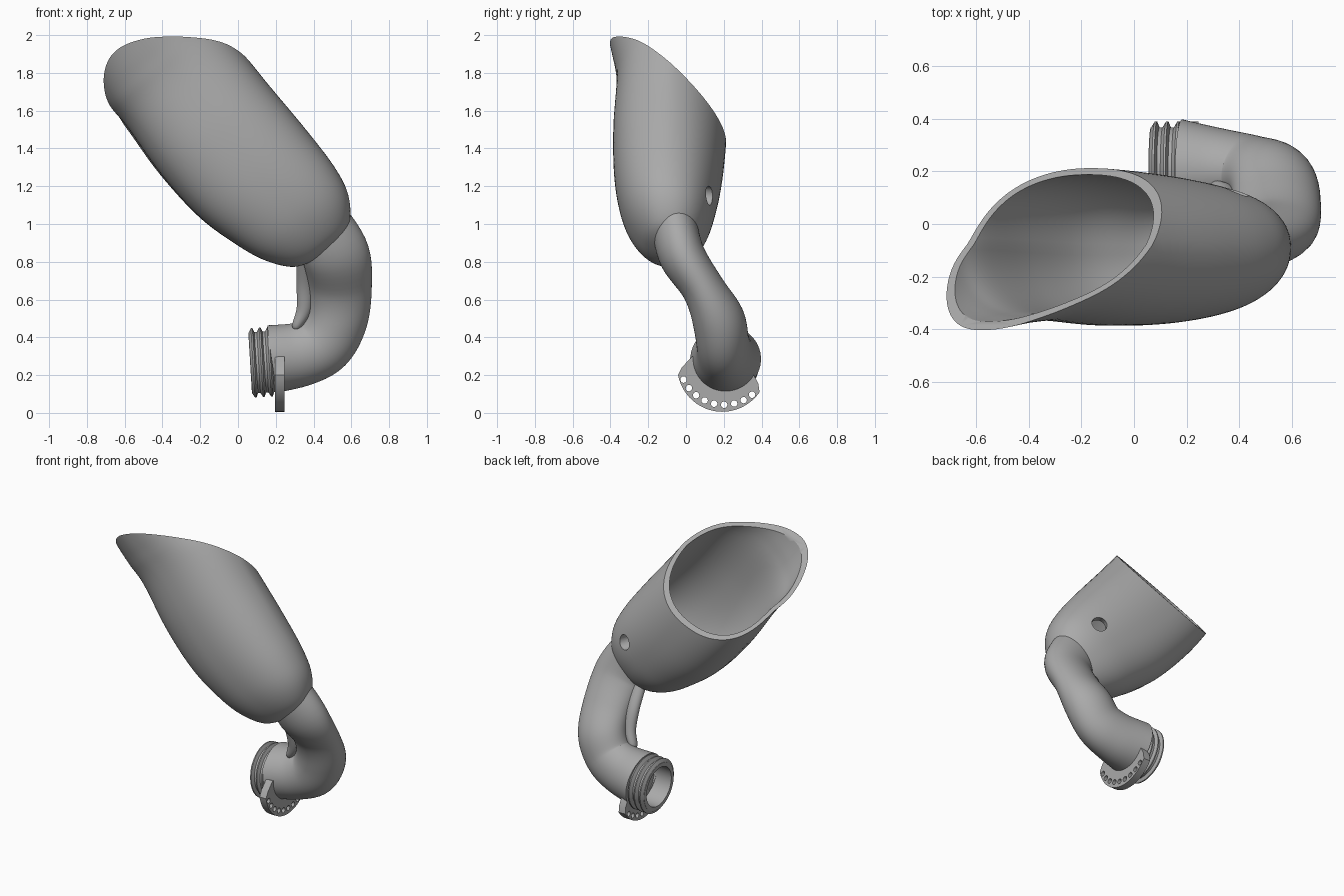
import bpy, bmesh, math
from mathutils import Vector

if "Cube" in bpy.data.objects:
    bpy.data.objects.remove(bpy.data.objects["Cube"])

grey = bpy.data.materials.new("mid_grey")
grey.use_nodes = True
grey.diffuse_color = (0.4, 0.4, 0.4, 1)
grey.node_tree.nodes["Principled BSDF"].inputs["Base Color"].default_value = (0.4, 0.4, 0.4, 1)

Y = Vector((0, 1, 0))
Z = Vector((0, 0, 1))


def shade(ob, angle=35):
    bpy.ops.object.select_all(action="DESELECT")
    ob.select_set(True)
    bpy.context.view_layer.objects.active = ob
    bpy.ops.object.shade_smooth_by_angle(angle=math.radians(angle))


def finish(name, bm, angle=35):
    bmesh.ops.recalc_face_normals(bm, faces=bm.faces)
    me = bpy.data.meshes.new(name)
    bm.to_mesh(me)
    bm.free()
    ob = bpy.data.objects.new(name, me)
    bpy.context.collection.objects.link(ob)
    me.materials.append(grey)
    shade(ob, angle)
    return ob


def cut(ob, cutter):
    """Subtract the cutter and throw it away."""
    mod = ob.modifiers.new("cut", "BOOLEAN")
    mod.object, mod.solver = cutter, "EXACT"
    bpy.context.view_layer.objects.active = ob
    bpy.ops.object.modifier_apply(modifier=mod.name)
    bpy.data.objects.remove(cutter)
    shade(ob)


def spline(keys, steps):
    """Smooth interpolation through rows of numbers."""
    rows = []
    for i in range(len(keys) - 1):
        a, b, c, d = (keys[max(i - 1, 0)], keys[i], keys[i + 1],
                      keys[min(i + 2, len(keys) - 1)])
        for k in range(steps):
            t = k / steps
            rows.append([q + t * (r - p) / 2 + t * t * (p - 2.5 * q + 2 * r - s / 2)
                         + t ** 3 * (1.5 * (q - r) + (s - p) / 2)
                         for p, q, r, s in zip(a, b, c, d)])
    return rows + [list(keys[-1])]


def ring(centre, u, v, ru, rv, power=2.0, n=64, skew=0.0):
    """Superellipse; skew drags its +v half towards -u."""
    pts = []
    for k in range(n):
        a = math.tau * k / n
        c, s = math.cos(a), math.sin(a)
        pts.append(centre + u * (ru * math.copysign(abs(c) ** (2 / power), c) - skew * max(0, s))
                   + v * rv * math.copysign(abs(s) ** (2 / power), s))
    return pts


def loft(bm, rings, caps=True):
    loops = [[bm.verts.new(p) for p in r] for r in rings]
    n = len(loops[0])
    for a, b in zip(loops, loops[1:]):
        for k in range(n):
            bm.faces.new((a[k], a[(k + 1) % n], b[(k + 1) % n], b[k]))
    if caps:
        bm.faces.new(loops[0][::-1])
        bm.faces.new(loops[-1])


def solid(name, rings):
    bm = bmesh.new()
    loft(bm, rings)
    return finish(name, bm)


def tube_rings(rows, inset=0.0):
    """Rings along a path of x, y, z, in-plane radius, depth radius."""
    rings = []
    for i, r in enumerate(rows):
        t = (Vector(rows[min(i + 1, len(rows) - 1)][:3])
             - Vector(rows[max(i - 1, 0)][:3])).normalized()
        u = Y.cross(t).normalized()
        rings.append(ring(Vector(r[:3]), u, t.cross(u), r[3] - inset, r[4] - inset))
    return rings


# Cup: leaning oval body, hollowed, then sliced by a slanted plane at the mouth
along = Vector((-0.633, 0, 0.774))
across = Vector((0.774, 0, 0.633))
sections = spline([
    # along, across min, across max, front, back
    (0.365, 0.84, 1.0, -0.13, -0.02), (0.41, 0.72, 1.1, -0.22, 0.05),
    (0.53, 0.625, 1.185, -0.30, 0.115), (0.69, 0.56, 1.22, -0.35, 0.155),
    (0.93, 0.50, 1.228, -0.38, 0.19), (1.23, 0.485, 1.225, -0.385, 0.213),
    (1.55, 0.505, 1.222, -0.367, 0.217), (1.7, 0.5, 1.18, -0.375, 0.213),
    (1.82, 0.515, 1.13, -0.393, 0.21), (2.0, 0.55, 1.08, -0.425, 0.2)], 6)


def cup_rings(inset, lift, top=0.0):
    rings = []
    for s, lo, hi, f, b in sections:
        skew = 0.07 * min(1, s - 0.36)
        s += lift * max(0, 1 - (s - 0.36) / 0.8)
        rings.append(ring(along * s + across * (lo + hi) / 2 + Y * (f + b) / 2, across, Y,
                          (hi - lo) / 2 - inset, (b - f) / 2 - inset, 2.25, 96, skew))
    return rings + [[p + along * (0.1 + top) for p in rings[-1]]]


cup = solid("cup", cup_rings(0, 0))
cut(cup, solid("hollow_cutter", cup_rings(0.026, 0.16, 0.1)))
slope = Vector((-0.395, 1.12, 1)).normalized()
tilt = slope.cross(Y).normalized()
cut(cup, solid("mouth_cutter", [ring(Vector((0, 0, 1.734)) + slope * h, tilt,
                                     slope.cross(tilt), 3, 3, n=4) for h in (0, 2)]))

# Small round vent through the back wall of the cup
out = Vector((0.45, 0.88, -0.1)).normalized()
side = out.cross(Z).normalized()
spot = Vector((0.385, 0.12, 1.15))
cut(cup, solid("vent_cutter", [ring(spot + out * h, side, out.cross(side), 0.05, 0.05, n=32)
                               for h in (-0.1, 0.1)]))

# Hollow bent pipe, from inside the cup base to the open threaded end
path = spline([
    (0.445, -0.06, 0.98, 0.165, 0.12), (0.52, -0.02, 0.83, 0.178, 0.122),
    (0.54, 0.09, 0.66, 0.168, 0.113), (0.52, 0.17, 0.5, 0.167, 0.138),
    (0.45, 0.195, 0.37, 0.167, 0.14), (0.33, 0.207, 0.31, 0.17, 0.155),
    (0.18, 0.21, 0.285, 0.18, 0.187)], 6)
solid("pipe", tube_rings(path) + tube_rings(path, 0.045)[:5:-1])

# Threaded collar with three ridges and a bore
bm = bmesh.new()
axis = Vector((-1, 0, -0.06)).normalized()
up = Y.cross(axis)
base = Vector((0.195, 0.205, 0.272))
profile = [(-0.01, 0.135), (-0.01, 0.16)]
for k in range(3):
    h = 0.025 + k * 0.043
    profile += [(h - 0.012, 0.162), (h - 0.003, 0.184), (h + 0.005, 0.184), (h + 0.018, 0.162)]
profile += [(0.131, 0.162), (0.131, 0.135), (-0.01, 0.135)]
loft(bm, [ring(base + axis * h, up, Y, r, r) for h, r in profile], caps=False)
bmesh.ops.remove_doubles(bm, verts=bm.verts, dist=0.0001)
finish("threaded_collar", bm, 25)

# Thin rib filling the inner bend of the pipe
rib = spline([(0.355, 0.0, 0.82, 0.045, 0.035), (0.355, 0.075, 0.68, 0.045, 0.035),
              (0.35, 0.115, 0.55, 0.04, 0.035), (0.31, 0.135, 0.46, 0.025, 0.03),
              (0.3, 0.14, 0.44, 0.006, 0.006)], 5)
solid("rib", tube_rings(rib))

# Fan-shaped flange with a row of nine holes
hub = Vector((0.2, 0.2, 0.28))


def polar(deg, r, x=0.0):
    a = math.radians(deg)
    return hub + Vector((x, r * math.cos(a), r * math.sin(a)))


outline = [polar(174, 0.17), polar(190, 0.225)]
outline += [polar(198 + k * 5, 0.255 + 0.02 * math.sin(math.pi * k / 24)) for k in range(25)]
outline += [polar(326, 0.22), polar(335, 0.17), hub]
flange = solid("flange", [[p + Vector((x, 0, 0)) for p in outline] for x in (-0.005, 0.045)])
for k in range(9):
    cut(flange, solid("hole_cutter", [ring(polar(206 + k * 12.9, 0.237, x), Y, Z,
                                           0.017, 0.017, n=20) for x in (-0.05, 0.1)]))
